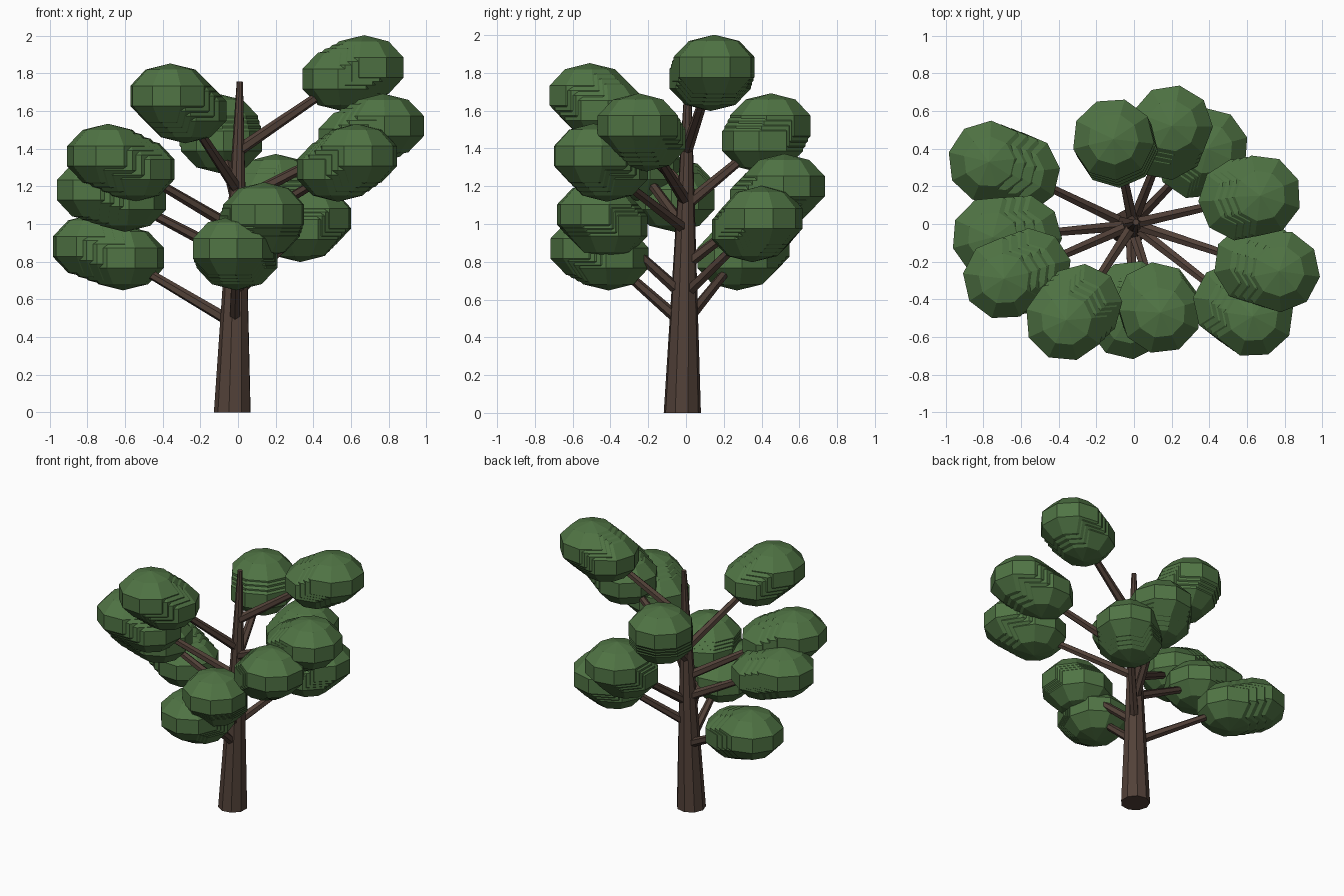
import bpy, bmesh, math
from mathutils import Vector, Matrix

cube = bpy.data.objects.get("Cube")
if cube:
    bpy.data.objects.remove(cube, do_unlink=True)


def material(name, colour):
    mat = bpy.data.materials.new(name)
    mat.use_nodes = True
    mat.diffuse_color = colour
    mat.node_tree.nodes["Principled BSDF"].inputs["Base Color"].default_value = colour
    return mat


bark = material("bark brown", (0.085, 0.053, 0.040, 1))
leaf = material("leaf green", (0.080, 0.175, 0.058, 1))


def finish(name, bm, mat):
    mesh = bpy.data.meshes.new(name)
    bm.to_mesh(mesh)
    bm.free()
    mesh.materials.append(mat)
    obj = bpy.data.objects.new(name, mesh)
    bpy.context.collection.objects.link(obj)
    return obj


def tapered_limb(name, start, end, r_start, r_end, sides):
    """A faceted cone whose ends are level for the trunk and square for branches."""
    start, end = Vector(start), Vector(end)
    axis = end - start
    bm = bmesh.new()
    turn = axis.to_track_quat('Z', 'Y').to_matrix().to_4x4()
    bmesh.ops.create_cone(bm, cap_ends=True, segments=sides, radius1=r_start,
                          radius2=r_end, depth=axis.length,
                          matrix=Matrix.Translation((start + end) / 2) @ turn)
    return finish(name, bm, bark)


def foliage(name, outer, inner, count=4):
    """Overlapping flattened faceted balls stepping along the branch tip."""
    bm = bmesh.new()
    outer, inner = Vector(outer), Vector(inner)
    heading = math.atan2(outer.y, outer.x)
    for i in range(count):
        place = Matrix.Translation(outer.lerp(inner, i / (count - 1)))
        shape = Matrix.Rotation(heading, 4, 'Z') @ Matrix.Diagonal((0.23, 0.23, 0.172, 1))
        bmesh.ops.create_uvsphere(bm, u_segments=9, v_segments=5, radius=1,
                                  matrix=place @ shape)
    return finish(name, bm, leaf)


# Trunk, leaning slightly, with a level foot
foot, tip = Vector((-0.028, -0.02, 0)), Vector((0.01, 0.01, 1.755))
trunk = tapered_limb("trunk", foot, tip, 0.1, 0.017, 9)
for v in trunk.data.vertices:
    if v.co.z < 0.1:
        v.co.z = 0

# Branch height on trunk, outer foliage centre, inner foliage centre
limbs = [
    (0.47, (-0.03, -0.50, 0.87), (-0.01, -0.41, 0.82)),
    (0.47, (-0.77, 0.33, 0.88), (-0.61, 0.27, 0.82)),
    (0.62, (0.14, -0.47, 1.05), (0.12, -0.42, 0.99)),
    (0.62, (0.39, 0.40, 1.03), (0.33, 0.35, 0.97)),
    (0.82, (-0.75, -0.07, 1.18), (-0.60, -0.06, 1.13)),
    (0.78, (0.20, 0.52, 1.20), (0.17, 0.45, 1.13)),
    (0.97, (-0.69, -0.29, 1.36), (-0.55, -0.24, 1.29)),
    (0.97, (0.63, -0.49, 1.36), (0.53, -0.42, 1.29)),
    (1.10, (-0.11, 0.45, 1.52), (-0.09, 0.41, 1.44)),
    (1.12, (0.77, -0.25, 1.52), (0.64, -0.21, 1.45)),
    (1.18, (-0.36, -0.51, 1.68), (-0.28, -0.43, 1.60)),
    (1.39, (0.67, 0.15, 1.83), (0.56, 0.13, 1.77)),
]

# Branches and their leaf clusters
for n, (height, outer, inner) in enumerate(limbs, 1):
    base = foot.lerp(tip, height / tip.z)
    tapered_limb(f"branch_{n}", base, inner, 0.032, 0.022, 6)
    foliage(f"foliage_{n}", outer, inner)
